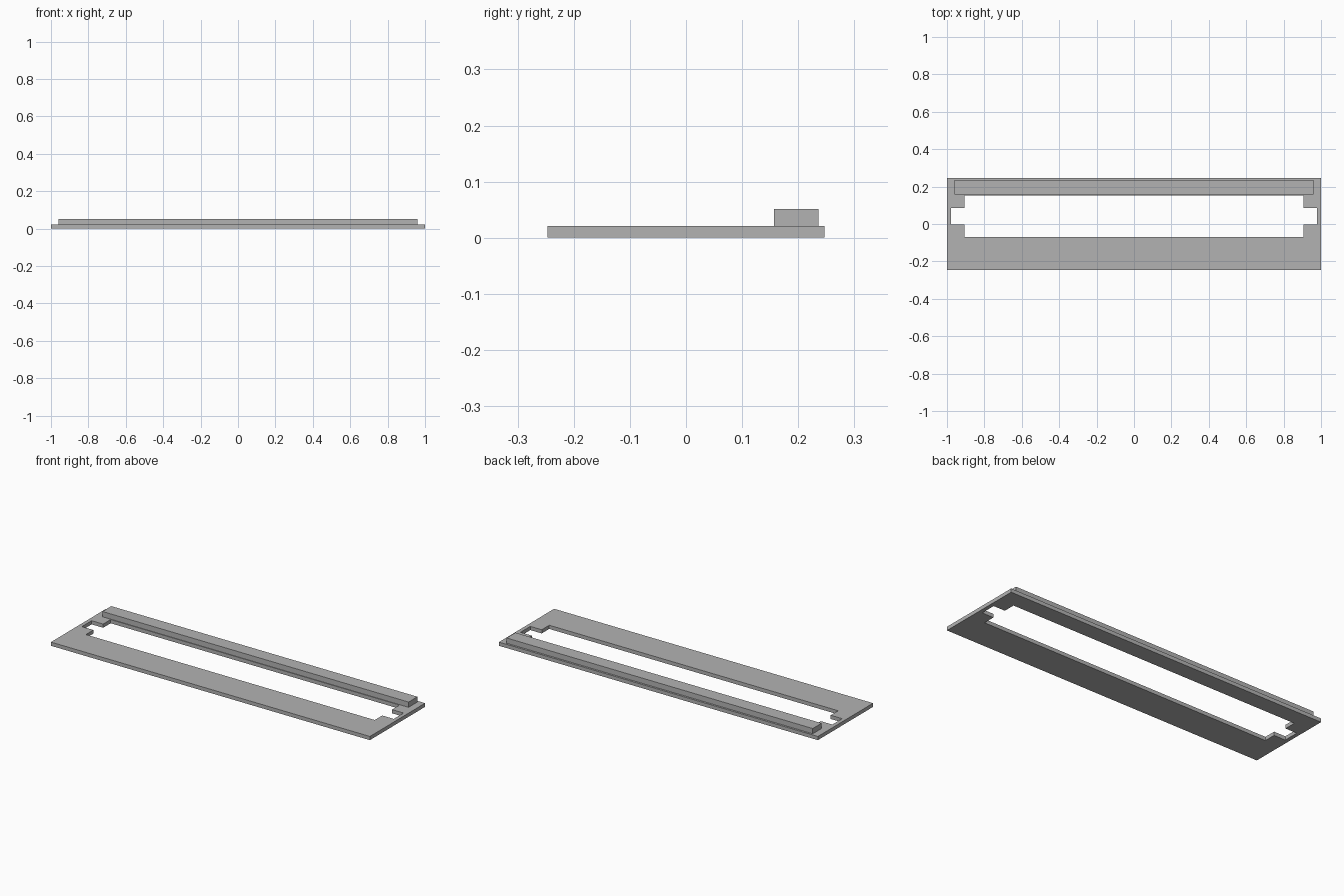
import bpy
import bmesh

cube = bpy.data.objects.get("Cube")
if cube:
    bpy.data.objects.remove(cube, do_unlink=True)

HALF_DEPTH = 0.247
PLATE_TOP = 0.021
SLOT_Y = 0.042      # centre line of the opening

grey = bpy.data.materials.new("grey")
grey.use_nodes = True
colour = (0.45, 0.45, 0.45, 1)
grey.diffuse_color = colour
grey.node_tree.nodes["Principled BSDF"].inputs["Base Color"].default_value = colour


def mirrored_slab(name, outline, bottom, top):
    """Extrude the +x half outline and mirror it across x = 0."""
    bm = bmesh.new()
    face = bm.faces.new([bm.verts.new((x, y, bottom)) for x, y in outline])
    result = bmesh.ops.extrude_face_region(bm, geom=[face], use_keep_orig=True)
    for v in result["geom"]:
        if isinstance(v, bmesh.types.BMVert):
            v.co.z = top
    bmesh.ops.recalc_face_normals(bm, faces=bm.faces[:])
    # Open the seam so both halves join into one solid
    seam = [f for f in bm.faces if all(abs(v.co.x) < 1e-5 for v in f.verts)]
    bmesh.ops.delete(bm, geom=seam, context="FACES")
    mesh = bpy.data.meshes.new(name)
    bm.to_mesh(mesh)
    bm.free()
    mesh.materials.append(grey)
    obj = bpy.data.objects.new(name, mesh)
    bpy.context.collection.objects.link(obj)
    mirror = obj.modifiers.new("mirror", "MIRROR")
    mirror.use_clip = True
    return obj


# Base plate with a long opening that has a narrow notch at each end
slot_half, notch_half = 0.111, 0.044
slot_x, notch_x = 0.906, 0.978
plate = [
    (0, -HALF_DEPTH), (1, -HALF_DEPTH), (1, HALF_DEPTH), (0, HALF_DEPTH),
    (0, SLOT_Y + slot_half), (slot_x, SLOT_Y + slot_half),
    (slot_x, SLOT_Y + notch_half), (notch_x, SLOT_Y + notch_half),
    (notch_x, SLOT_Y - notch_half), (slot_x, SLOT_Y - notch_half),
    (slot_x, SLOT_Y - slot_half), (0, SLOT_Y - slot_half),
]
mirrored_slab("base_plate", plate, 0, PLATE_TOP)

# Raised rail along the back edge
rail = [(0, 0.157), (0.96, 0.157), (0.96, 0.236), (0, 0.236)]
mirrored_slab("back_rail", rail, PLATE_TOP, 0.051)
